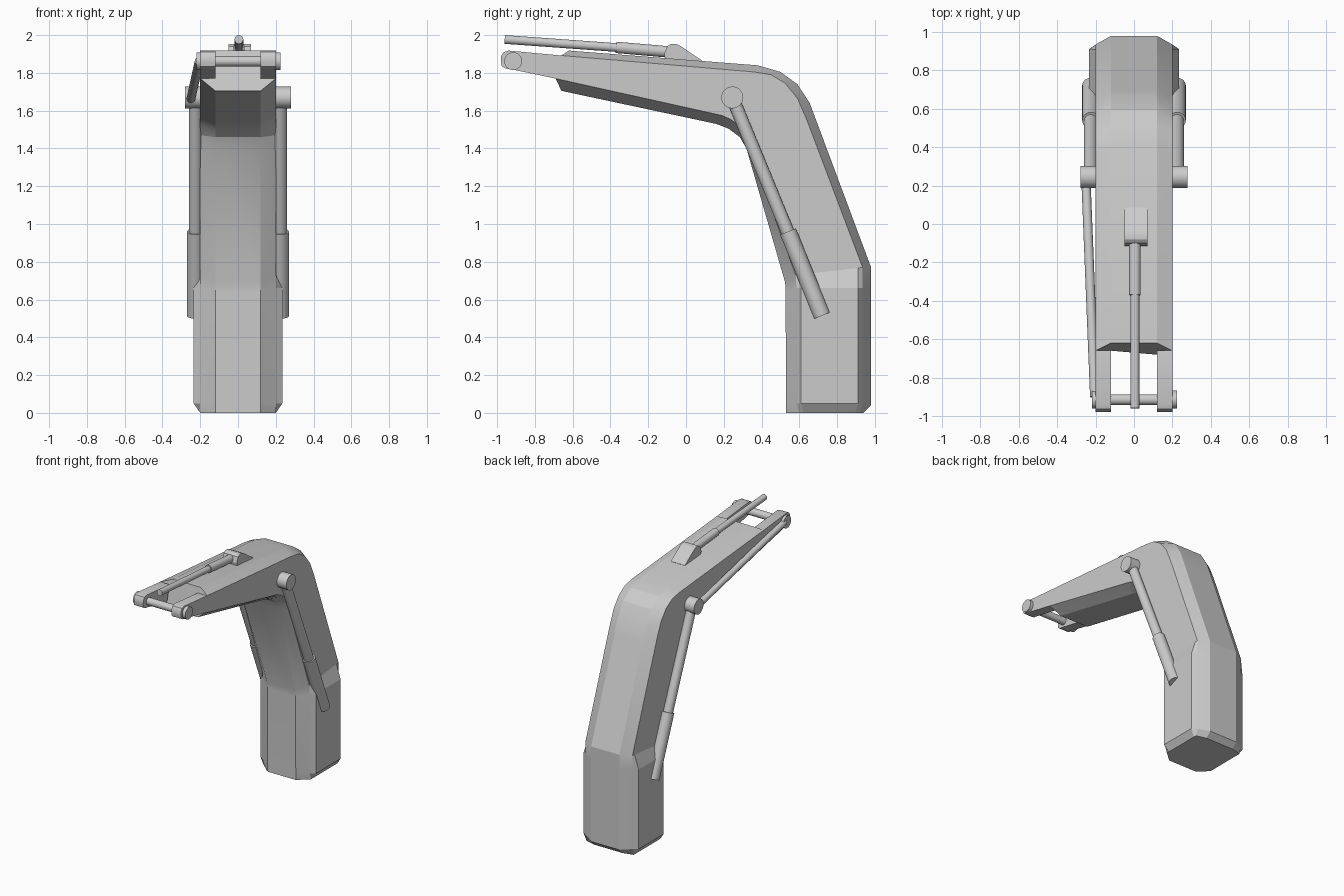
import bpy, bmesh, math
from mathutils import Vector

if "Cube" in bpy.data.objects:
    bpy.data.objects.remove(bpy.data.objects["Cube"])


def finish(name, bm, angle=19):
    bmesh.ops.recalc_face_normals(bm, faces=bm.faces)
    me = bpy.data.meshes.new(name)
    bm.to_mesh(me)
    bm.free()
    ob = bpy.data.objects.new(name, me)
    bpy.context.collection.objects.link(ob)
    bpy.ops.object.select_all(action='DESELECT')
    ob.select_set(True)
    bpy.context.view_layer.objects.active = ob
    bpy.ops.object.shade_smooth_by_angle(angle=math.radians(angle))
    return ob


def rod(name, a, b, r, sides=24):
    a, b = Vector(a), Vector(b)
    d = b - a
    bm = bmesh.new()
    bmesh.ops.create_cone(bm, cap_ends=True, segments=sides, radius1=r, radius2=r, depth=d.length)
    m = d.to_track_quat('Z', 'Y').to_matrix().to_4x4()
    m.translation = (a + b) / 2
    bmesh.ops.transform(bm, matrix=m, verts=bm.verts)
    return finish(name, bm, 30)


def plate(name, profile, x0, x1):
    bm = bmesh.new()
    f = bm.faces.new([bm.verts.new((x0, y, z)) for y, z in profile])
    ext = bmesh.ops.extrude_face_region(bm, geom=[f])
    vs = [v for v in ext['geom'] if isinstance(v, bmesh.types.BMVert)]
    bmesh.ops.translate(bm, verts=vs, vec=(x1 - x0, 0, 0))
    return finish(name, bm, 30)


# Boom body: sections lofted from foot to fork
# (outer spine, side plate back edge, side plate front edge, inner spine, half width)
sections = [
    ((.94, 0), (.92, 0), (.60, 0), (.53, 0), .20),
    ((.98, .04), (.935, .05), (.585, .05), (.53, .05), .235),
    ((.98, .66), (.935, .66), (.585, .66), (.527, .64), .235),
    ((.98, .77), (.935, .77), (.58, .73), (.525, .69), .20),
    ((.70, 1.52), (.64, 1.55), (.335, 1.40), (.32, 1.40), .20),
    ((.655, 1.64), (.59, 1.665), (.31, 1.47), (.285, 1.46), .20),
    ((.59, 1.74), (.525, 1.745), (.275, 1.525), (.225, 1.505), .20),
    ((.50, 1.805), (.45, 1.79), (.235, 1.555), (.16, 1.53), .20),
    ((.38, 1.84), (.36, 1.805), (.19, 1.575), (.09, 1.545), .20),
    ((-.62, 1.918), (-.66, 1.892), (-.69, 1.77), (-.66, 1.705), .20),
]
bm = bmesh.new()
rings = []
for to, pt, pb, bo, w in sections:
    to, pt, pb, bo = (Vector(p) for p in (to, pt, pb, bo))
    half = [(.12, to), (.20, pt), (w, pt.lerp(pb, .07)), (w, pb.lerp(pt, .07)), (.20, pb), (.12, bo)]
    loop = half + [(-x, p) for x, p in reversed(half)]
    rings.append([bm.verts.new((x, p.x, p.y)) for x, p in loop])
for a, b in zip(rings, rings[1:]):
    for i in range(12):
        j = (i + 1) % 12
        bm.faces.new((a[i], a[j], b[j], b[i]))
for ring in (rings[0], rings[-1]):
    bm.faces.new(ring)
bmesh.ops.remove_doubles(bm, verts=bm.verts, dist=1e-5)
finish("boom_body", bm)

# Fork plates at the tip
fork = [(-.66, 1.892), (-.94, 1.918), (-.965, 1.91), (-.978, 1.89), (-.98, 1.86),
        (-.975, 1.835), (-.955, 1.823), (-.93, 1.82), (-.69, 1.77)]
for side, s in (("left", -1), ("right", 1)):
    plate("fork_plate_" + side, fork, s * .12, s * .20)

# Tip pin with end caps
py, pz = -.915, 1.862
rod("tip_pin", (-.2, py, pz), (.2, py, pz), .028)
rod("tip_pin_cap_left", (-.22, py, pz), (-.19, py, pz), .047)
rod("tip_pin_cap_right", (.19, py, pz), (.225, py, pz), .047)

# Lift cylinders on both sides
for side, s in (("left", -1), ("right", 1)):
    x = s * .225
    rod("lift_pivot_" + side, (s * .18, .245, 1.67), (s * .28, .245, 1.67), .058)
    rod("lift_rod_" + side, (x, .245, 1.67), (x, .55, .93), .035)
    rod("lift_barrel_" + side, (x, .54, .96), (x, .72, .515), .045)

# Hose rod along the left side
rod("side_link", (-.25, .22, 1.66), (-.205, -.9, 1.862), .024, 16)

# Top cylinder and its bracket
bracket = [(-.11, 1.87), (-.115, 1.9), (-.10, 1.94), (-.08, 1.953), (-.055, 1.954),
           (-.03, 1.943), (.085, 1.865), (.085, 1.84)]
plate("top_bracket", bracket, -.05, .07)
rod("top_barrel", (.005, -.08, 1.91), (.005, -.37, 1.935), .03)
rod("top_rod", (.005, -.35, 1.933), (.005, -.96, 1.977), .023)
